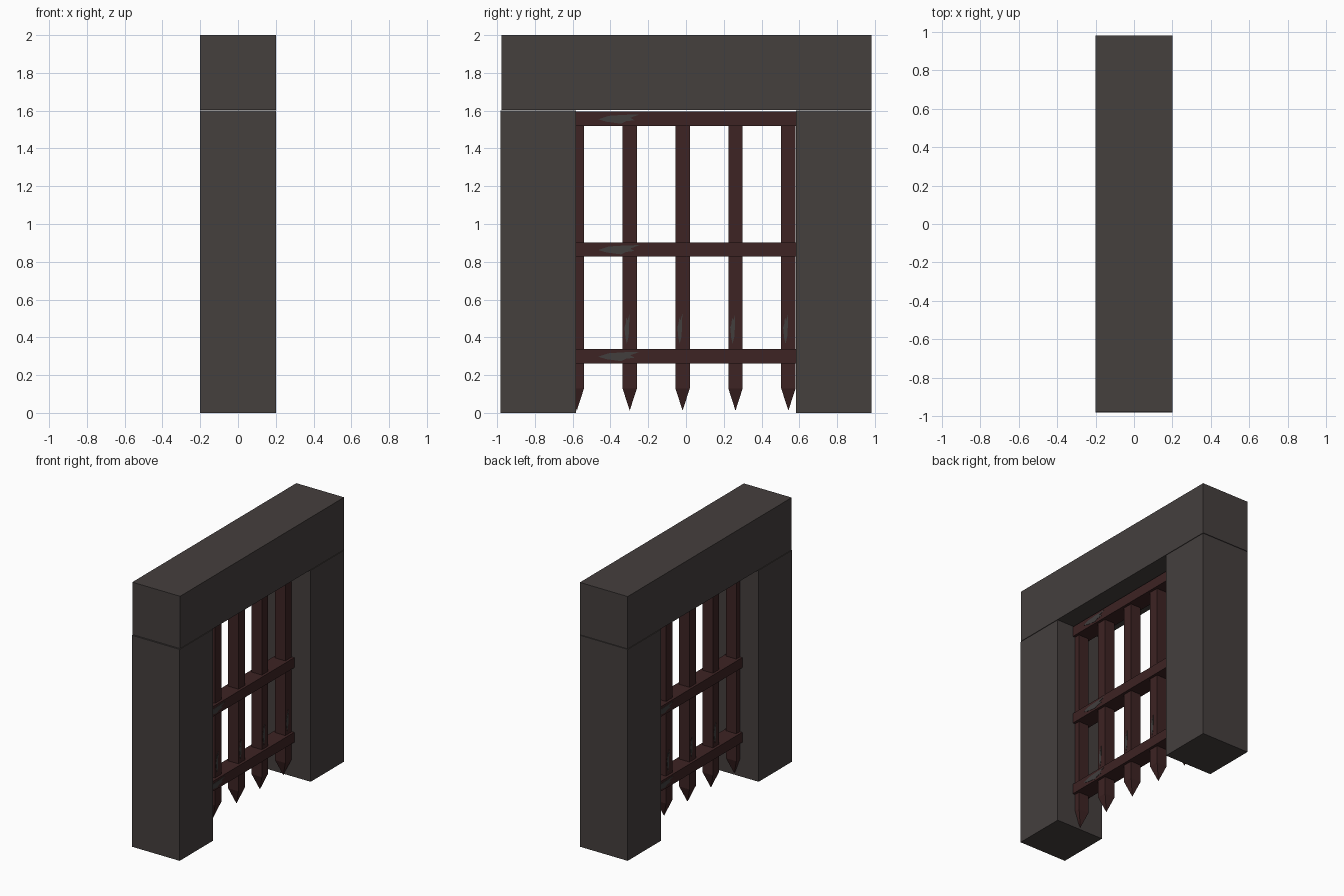
import bpy, bmesh

if "Cube" in bpy.data.objects:
    bpy.data.objects.remove(bpy.data.objects["Cube"])


def material(name, rgb):
    m = bpy.data.materials.new(name)
    m.diffuse_color = (*rgb, 1)
    m.use_nodes = True
    m.node_tree.nodes["Principled BSDF"].inputs["Base Color"].default_value = m.diffuse_color
    return m


STONE = material("dark stone", (0.059, 0.050, 0.048))
RUST = material("rusty iron", (0.047, 0.017, 0.017))
WORN = material("bare worn iron", (0.054, 0.049, 0.048))


def finish(bm, name, mat):
    bmesh.ops.recalc_face_normals(bm, faces=bm.faces)
    me = bpy.data.meshes.new(name)
    bm.to_mesh(me)
    bm.free()
    me.materials.append(mat)
    ob = bpy.data.objects.new(name, me)
    bpy.context.collection.objects.link(ob)
    return ob


def box(name, x, y, z, mat, tip=None):
    """Box from ranges; with tip set, the bottom face is drawn to a point."""
    bm = bmesh.new()
    bmesh.ops.create_cube(bm, size=1)
    for v in bm.verts:
        v.co = [r[0] if c < 0 else r[1] for r, c in zip((x, y, z), v.co)]
    if tip is not None:
        bottom = min(bm.faces, key=lambda f: f.calc_center_median().z)
        apex = bmesh.ops.poke(bm, faces=[bottom])["verts"][0]
        apex.co.z = tip
    return finish(bm, name, mat)


def patch(name, x, y, z, half_y, half_z):
    """Thin irregular worn patch lying on a face at depth x."""
    shape = [(-1, -.1), (-.6, -.6), (.1, -1), (.35, -.5), (.75, -.3),
             (.55, .2), (1, .9), (.2, .8), (-.5, .6)]
    s = 1 if x > 0 else -1
    bm = bmesh.new()
    vs = []
    for a, b in shape:
        if half_z > half_y:
            a, b = b, a
        vs.append(bm.verts.new((x, s * (y + a * half_y), z + b * half_z)))
    face = bm.faces.new(vs)
    ext = bmesh.ops.extrude_face_region(bm, geom=[face])["geom"]
    for v in ext:
        if isinstance(v, bmesh.types.BMVert):
            v.co.x += s * 0.002
    finish(bm, name, WORN)


# Stone gateway
box("left_post", (-.2, .2), (-.983, -.583), (0, 1.6), STONE)
box("right_post", (-.2, .2), (.583, .983), (0, 1.6), STONE)
box("lintel", (-.2, .2), (-.978, .983), (1.604, 2), STONE)

# Upright pointed bars
HV, HX = 0.043, 0.063
for i, y in enumerate((-.578, -.298, -.018, .262, .542)):
    box(f"upright_bar_{i}", (-HV, HV), (y - .038, y + .038), (.13, 1.56), RUST, tip=.012)
    for s in (-1, 1):
        if i:
            patch(f"upright_wear_{i}", s * HV, s * y - .014, .445, .014, .08)

# Cross bars
for i, z in enumerate((.30, .865, 1.557)):
    box(f"cross_bar_{i}", (-HX, HX), (-.615, .6), (z - .038, z + .038), RUST)
    for s in (-1, 1):
        patch(f"cross_wear_{i}", s * HX, -.355, z, .11, .026)
